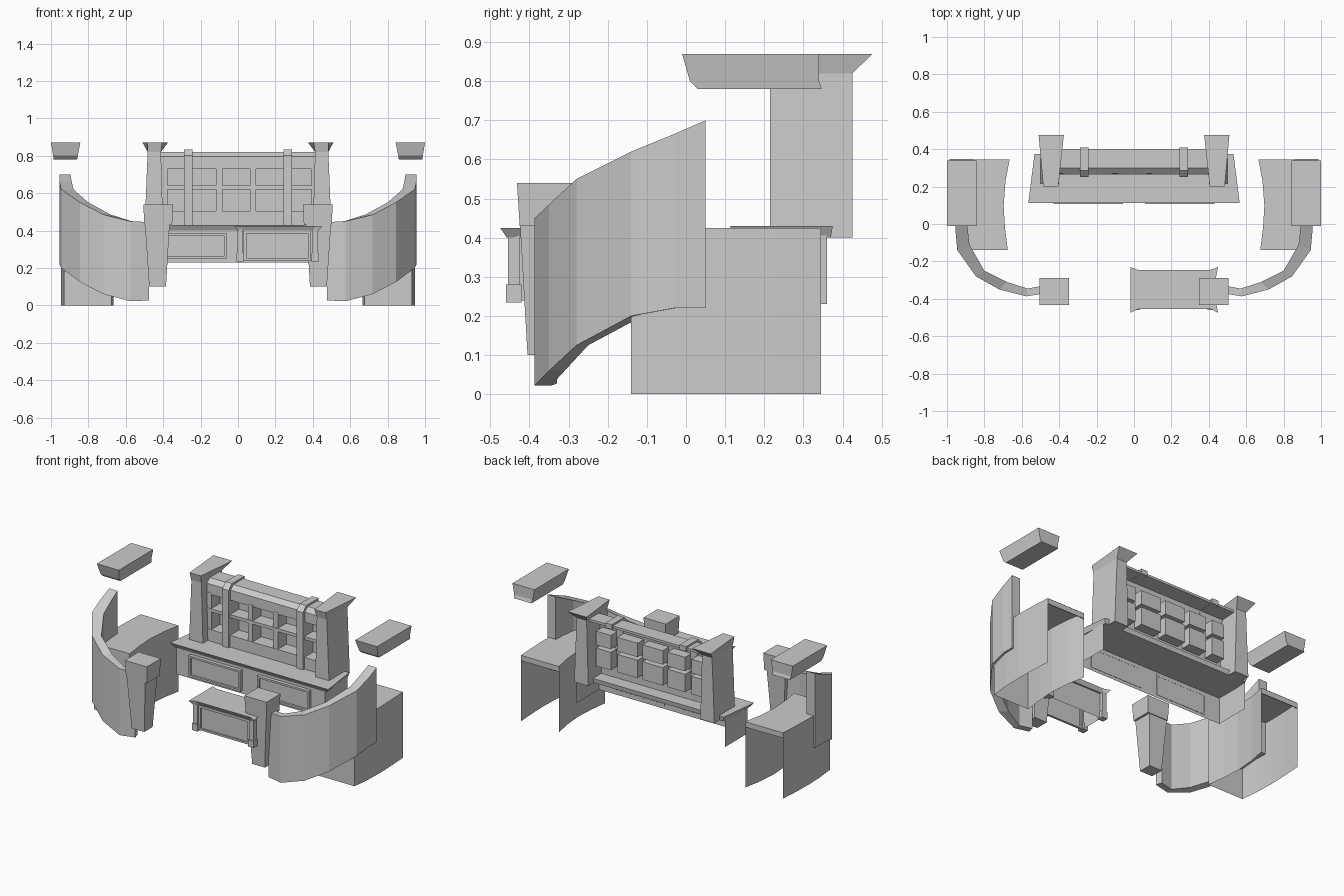
import bpy

def mesh(name, verts, faces):
    me = bpy.data.meshes.new(name)
    me.from_pydata(verts, [], faces)
    me.update()
    ob = bpy.data.objects.new(name, me)
    bpy.context.collection.objects.link(ob)
    return ob

def loft(name, rings, start=True, end=True):
    """Skin a list of equal-length closed rings."""
    n = len(rings[0])
    verts = [p for r in rings for p in r]
    faces = [(k*n+i, k*n+(i+1) % n, (k+1)*n+(i+1) % n, (k+1)*n+i)
             for k in range(len(rings)-1) for i in range(n)]
    if start:
        faces.append(tuple(range(n))[::-1])
    if end:
        faces.append(tuple(range((len(rings)-1)*n, len(rings)*n)))
    return mesh(name, verts, faces)

def rect(x0, x1, y0, y1, z):
    return [(x0, y0, z), (x1, y0, z), (x1, y1, z), (x0, y1, z)]

def box(name, x, y, z, skip=()):
    """Box from ranges; skip names faces left open."""
    v = rect(*x, *y, z[0]) + rect(*x, *y, z[1])
    f = {'bottom': (3, 2, 1, 0), 'top': (4, 5, 6, 7), 'front': (0, 1, 5, 4),
         'right': (1, 2, 6, 5), 'back': (2, 3, 7, 6), 'left': (3, 0, 4, 7)}
    return mesh(name, v, [f[k] for k in f if k not in skip])

def mirror(ob):
    """Mirror a right-hand part across x = 0."""
    ob.modifiers.new("mirror", 'MIRROR').use_mirror_merge = False
    return ob

# floating side caps
mirror(loft("hanging_cap", [
    rect(.86, .985, .03, .347, .78),
    rect(.857, .988, .01, .34, .80),
    rect(.843, 1.0, -.01, .34, .87)]))

# curved side walls: outer xy, inner xy, bottom z, top z
stations = [
    (.955, .05, .895, .05, .22, .70),
    (.955, -.03, .89, -.02, .22, .665),
    (.945, -.14, .88, -.11, .20, .62),
    (.845, -.28, .80, -.25, .125, .55),
    (.72, -.35, .68, -.31, .06, .485),
    (.575, -.387, .57, -.345, .022, .45),
    (.475, -.37, .485, -.33, .027, .445)]
mirror(loft("curved_wall", [
    [(ox, oy, b), (ox, oy, t), (ix, iy, t), (ix, iy, b)]
    for ox, oy, ix, iy, b, t in stations]))

# side counters: arched shells, open below and at the back
inner = [(.665, .345), (.687, .23), (.697, .1), (.69, -.02), (.675, -.14)]
outer = [(.93, -.14), (.942, -.02), (.946, .1), (.942, .23), (.935, .345)]
plan = inner + outer
n = len(plan)
counter = mesh("side_counter",
               [(x, y, 0) for x, y in plan] + [(x, y, .425) for x, y in plan],
               [(i, i+1, n+i+1, n+i) for i in range(n-1)] + [tuple(range(n, 2*n))])
mirror(counter)
mirror(box("side_counter_lip", (.665, .935), (.34, .345), (.39, .424)))

# tapered front posts with flared heads
mirror(loft("front_post", [
    rect(.385, .475, -.405, -.32, .10),
    rect(.366, .497, -.424, -.30, .43)]))
mirror(loft("front_post_head", [
    rect(.352, .501, -.425, -.295, .43),
    rect(.348, .506, -.432, -.29, .54)]))

# small front table
plan = [(-.02, -.475), (.02, -.455), (.41, -.455), (.45, -.475), (.435, -.40),
        (.435, -.30), (.45, -.23), (.41, -.245), (.02, -.245), (-.02, -.23)]
low = [(.215 + (x-.215)*.92, -.352 + (y+.352)*.86, .40) for x, y in plan]
loft("table_top", [low, [(x, y, .425) for x, y in plan]])
box("table_body", (.02, .41), (-.435, -.27), (.24, .405), ('bottom',))
for z in ((.24, .252), (.385, .40)):
    box("table_frame_rail", (.035, .39), (-.445, -.43), z)
for x in ((.03, .045), (.375, .39)):
    box("table_frame_stile", x, (-.445, -.43), (.24, .40))
for x in (.013, .413):
    for y in (-.44, -.265):
        box("table_leg", (x-.015, x+.015), (y-.015, y+.015), (.28, .405))
        box("table_foot", (x-.02, x+.02), (y-.02, y+.02), (.235, .28))

# main desk
mesh("desk_body", rect(-.53, .53, .13, .36, .23) + rect(-.53, .53, .13, .36, .405),
     [(0, 1, 5, 4), (1, 2, 6, 5), (3, 0, 4, 7)])
loft("desk_top", [
    [(-.54, .13, .40), (.54, .13, .40), (.525, .37, .40), (-.525, .37, .40)],
    [(-.565, .112, .43), (.565, .112, .43), (.532, .375, .43), (-.532, .375, .43)]])

# framed desk panels
for z in ((.25, .262), (.373, .385)):
    mirror(box("panel_rail", (.06, .43), (.107, .132), z))
for x in ((.06, .074), (.416, .43)):
    mirror(box("panel_stile", x, (.107, .132), (.25, .385)))
mirror(box("desk_panel", (.07, .42), (.12, .131), (.26, .375)))

# shelf columns with flared capitals
mirror(loft("shelf_column", [
    rect(.40, .50, .215, .425, .40),
    rect(.412, .483, .215, .425, .82)], True, False))
mirror(loft("shelf_capital", [
    rect(.412, .483, .212, .425, .82),
    [(.405, .20, .87), (.485, .20, .87), (.51, .477, .87), (.375, .477, .87)]]))

# top beam of the shelf
beam = [(.27, .73), (.27, .795), (.30, .82), (.40, .82), (.40, .805), (.30, .80), (.29, .73)]
loft("shelf_beam", [[(x, y, z) for y, z in beam] for x in (-.42, .42)])

# shelf rails, dividers and straps
for z in ((.43, .505), (.62, .64)):
    box("shelf_rail", (-.42, .42), (.265, .29), z)
for x in (-.10, .08):
    box("shelf_divider", (x-.017, x+.017), (.268, .29), (.43, .74))
for x in (-.395, .41):
    box("shelf_edge", (x-.017, x+.017), (.268, .29), (.43, .74))
strap = [(.25, .43), (.25, .80), (.285, .832), (.41, .832), (.41, .80), (.30, .80), (.29, .43)]
for c in (-.265, .265):
    loft("shelf_strap", [[(c+d, y, z) for y, z in strap] for d in (-.023, .023)])

# recessed cubby holes showing as boxes at the back
for x in ((-.378, -.288), (-.242, -.117), (-.083, .063), (.097, .242), (.288, .393)):
    for z in ((.505, .62), (.64, .73)):
        box("cubby_hole", x, (.285, .355), z, ('front',))
